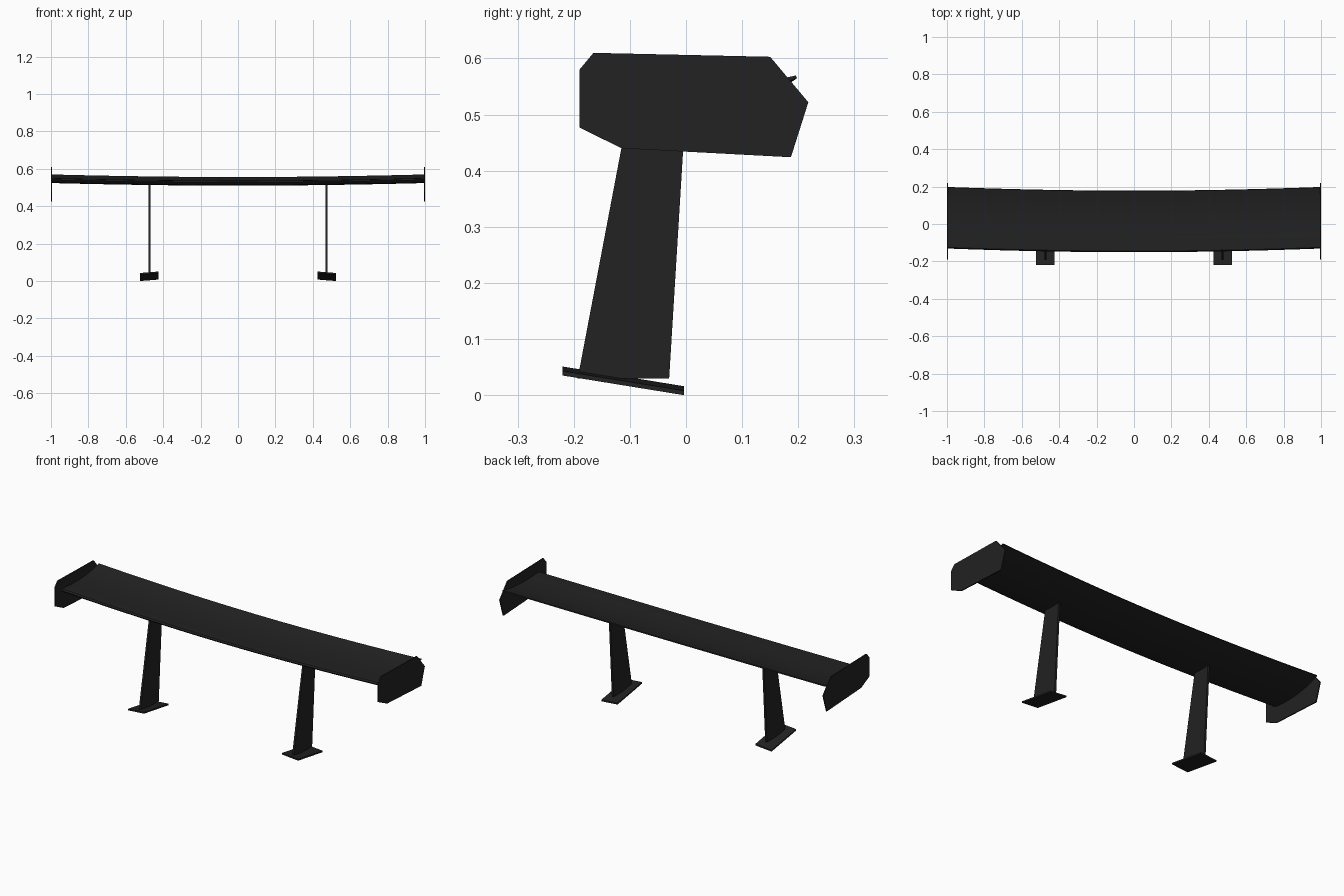
import bpy, bmesh, math

if "Cube" in bpy.data.objects:
    bpy.data.objects.remove(bpy.data.objects["Cube"])

black = bpy.data.materials.new("carbon black")
black.diffuse_color = (0.016, 0.016, 0.016, 1)
black.use_nodes = True
black.node_tree.nodes["Principled BSDF"].inputs["Base Color"].default_value = black.diffuse_color


def loft(name, rings, smooth=False):
    """Closed solid through a list of equal-length point rings."""
    bm = bmesh.new()
    vs = [[bm.verts.new(p) for p in r] for r in rings]
    n = len(vs[0])
    for a, b in zip(vs, vs[1:]):
        for i in range(n):
            j = (i + 1) % n
            bm.faces.new((a[i], a[j], b[j], b[i]))
    bm.faces.new(vs[0])
    bm.faces.new(vs[-1][::-1])
    bmesh.ops.recalc_face_normals(bm, faces=bm.faces)
    me = bpy.data.meshes.new(name)
    bm.to_mesh(me)
    bm.free()
    me.materials.append(black)
    ob = bpy.data.objects.new(name, me)
    bpy.context.collection.objects.link(ob)
    if smooth:
        bpy.ops.object.select_all(action='DESELECT')
        ob.select_set(True)
        bpy.context.view_layer.objects.active = ob
        bpy.ops.object.shade_smooth_by_angle(angle=math.radians(35))
    return ob


def plate(name, outline, x, thick):
    """Flat plate in the y-z plane, centred on x."""
    return loft(name, [[(x + s * thick / 2, y, z) for y, z in outline] for s in (-1, 1)])


# Wing blade: inverted aerofoil swept back and up towards the tips
aerofoil = [(-0.151, 0.529), (-0.143, 0.520), (-0.12, 0.514), (-0.08, 0.511), (-0.03, 0.510),
            (0.03, 0.514), (0.09, 0.525), (0.14, 0.538), (0.178, 0.551),
            (0.176, 0.556), (0.13, 0.545), (0.07, 0.536), (0.0, 0.532),
            (-0.07, 0.533), (-0.12, 0.537), (-0.145, 0.536)]
rings = []
for i in range(17):
    x = -0.994 + 1.988 * i / 16
    t = abs(x) ** 1.9
    rings.append([(x, y + 0.02 * t, z + 0.014 * t) for y, z in aerofoil])
loft("wing_blade", rings, smooth=True)

end_outline = [(-0.19, 0.58), (-0.165, 0.61), (0.15, 0.603), (0.218, 0.522),
               (0.187, 0.424), (-0.115, 0.44), (-0.19, 0.477)]
strut_outline = [(-0.193, 0.03), (-0.03, 0.03), (0.0, 0.52), (-0.1, 0.52)]

for side, s in (("left", -1), ("right", 1)):
    # End plate and upright
    plate(side + "_end_plate", end_outline, s * 0.997, 0.006)
    plate(side + "_upright", strut_outline, s * 0.473, 0.011)
    # Tilted mounting foot, outer edge lower
    foot = []
    for x, dz in ((0.425, 0.008), (0.525, 0.0)):
        foot.append([(s * x, -0.22, 0.035 + dz), (s * x, -0.004, dz),
                     (s * x, -0.004, 0.008 + dz), (s * x, -0.22, 0.043 + dz)])
    loft(side + "_mounting_foot", foot)
